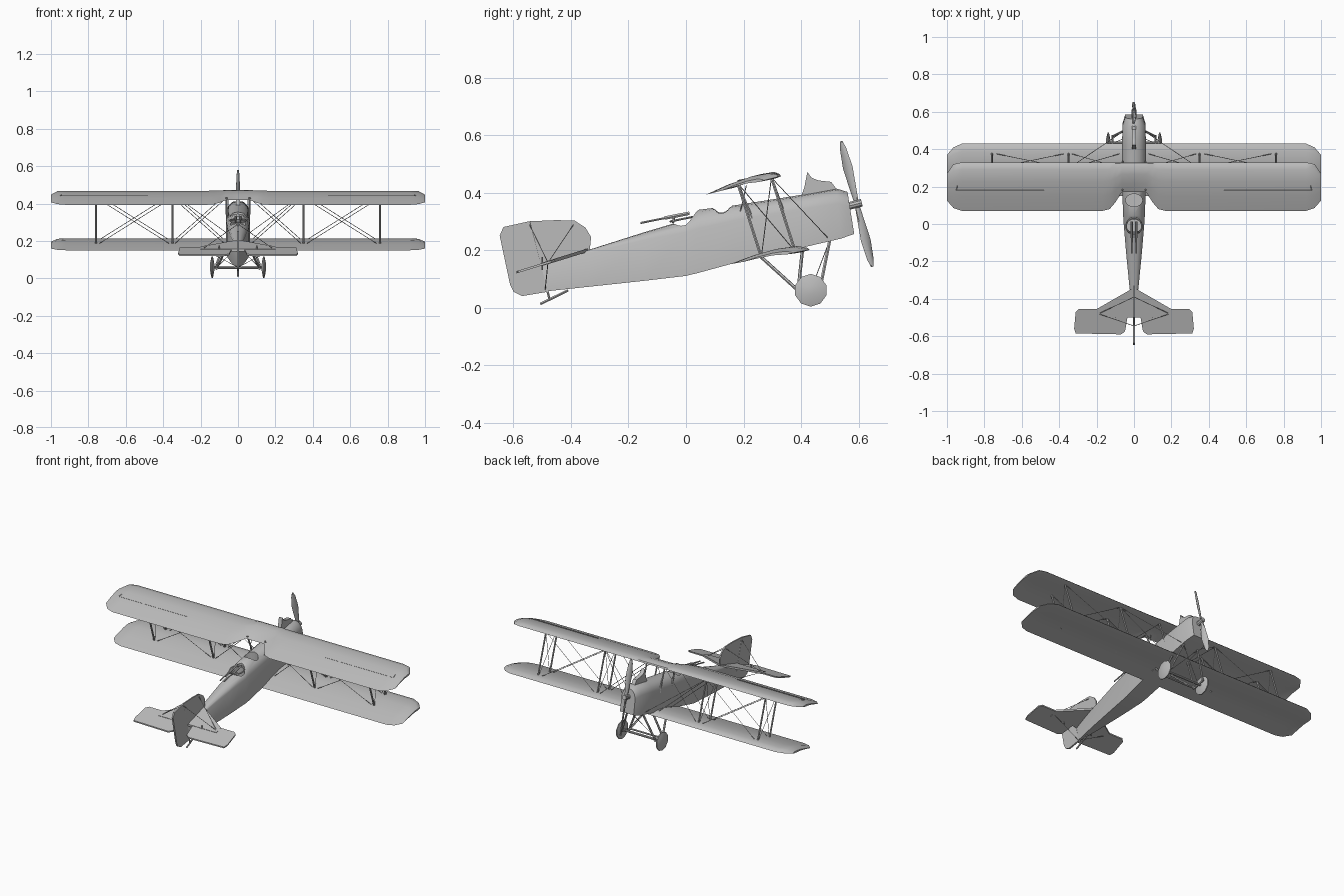
import bpy, math
from mathutils import Vector

cube = bpy.data.objects.get("Cube")
if cube:
    bpy.data.objects.remove(cube, do_unlink=True)

grey = bpy.data.materials.new("plain grey")
grey.use_nodes = True
grey.diffuse_color = (0.5, 0.5, 0.5, 1)
grey.node_tree.nodes["Principled BSDF"].inputs["Base Color"].default_value = (0.5, 0.5, 0.5, 1)
parts = []


def make(name, verts, faces):
    me = bpy.data.meshes.new(name)
    me.from_pydata([tuple(v) for v in verts], [], faces)
    me.materials.append(grey)
    ob = bpy.data.objects.new(name, me)
    bpy.context.collection.objects.link(ob)
    bpy.context.view_layer.objects.active = ob
    ob.select_set(True)
    bpy.ops.object.mode_set(mode='EDIT')
    bpy.ops.mesh.select_all(action='SELECT')
    bpy.ops.mesh.normals_make_consistent(inside=False)
    bpy.ops.object.mode_set(mode='OBJECT')
    ob.select_set(False)
    parts.append(ob)
    return ob


def loft(name, rings):
    """Skin a row of equal closed rings and cap both ends."""
    n = len(rings[0])
    verts = [v for r in rings for v in r]
    faces = [(k * n + i, k * n + (i + 1) % n, (k + 1) * n + (i + 1) % n, (k + 1) * n + i)
             for k in range(len(rings) - 1) for i in range(n)]
    faces += [tuple(range(n)), tuple(range(len(verts) - n, len(verts)))]
    return make(name, verts, faces)


def plate(name, outline, offset):
    """Thicken a flat outline of 3D points by an offset vector each way."""
    o = Vector(offset)
    return loft(name, [[Vector(p) - o for p in outline], [Vector(p) + o for p in outline]])


def rod(name, a, b, r, sides=6):
    a, b = Vector(a), Vector(b)
    q = (b - a).to_track_quat('Z', 'Y')
    ring = [q @ Vector((r * math.cos(t), r * math.sin(t), 0))
            for t in (2 * math.pi * i / sides for i in range(sides))]
    return loft(name, [[a + v for v in ring], [b + v for v in ring]])


def wire(a, b):
    rod("bracing_wire", a, b, 0.0016, 4)


def side(s, p):
    return (s * p[0], p[1], p[2])


# Fuselage: y, half width, bottom, side top, ridge, forward lean
SECTIONS = [(-.50, .004, .055, .15, .155, 0), (-.34, .024, .072, .19, .2, 0),
            (-.145, .043, .093, .235, .262, 0), (0, .055, .11, .262, .305, 0),
            (.045, .058, .121, .275, .34, 0), (.18, .063, .158, .305, .357, 0),
            (.42, .064, .212, .345, .395, 0), (.54, .061, .24, .362, .414, .1),
            (.585, .047, .256, .35, .402, .16)]
rings = []
for y, w, b, s, t, lean in SECTIONS:
    half = [(w, b), (w, s), (w * .85, s + (t - s) * .5), (w * .48, s + (t - s) * .9)]
    pts = half + [(0, t)] + [(-x, z) for x, z in reversed(half)]
    rings.append([(x, y - lean * (z - b), z) for x, z in pts])
fuselage = loft("fuselage", rings)

# Cockpit openings
for name, y, ry, rx, low in (("pilot", .127, .034, .045, .27), ("gunner", -.005, .04, .042, .25)):
    def oval(z):
        return [(rx * math.cos(a), y + ry * math.sin(a), z)
                for a in (math.pi * i / 10 for i in range(20))]
    cutter = loft(name + "_cutter", [oval(low), oval(.5)])
    cutter.hide_render = True
    cutter.hide_set(True)
    parts.remove(cutter)
    cut = fuselage.modifiers.new(name, 'BOOLEAN')
    cut.object = cutter
    cut.solver = 'EXACT'

# Gunner's ring with a pair of guns
bpy.ops.mesh.primitive_torus_add(location=(0, -.012, .308), rotation=(.2, 0, 0), major_radius=.042,
                                 minor_radius=.004, major_segments=20, minor_segments=6)
ring = bpy.context.object
ring.name = "gun_ring"
ring.data.materials.append(grey)
parts.append(ring)
for s in (-1, 1):
    rod("gun_barrel", (s * .013, -.158, .294), (s * .013, -.05, .316), .004)
    rod("gun_body", (s * .013, -.075, .311), (s * .013, .012, .328), .007)
    rod("gun_mount", (s * .013, -.04, .32), (s * .03, -.045, .295), .004)
rod("gun_crossbar", (-.03, -.045, .297), (.03, -.045, .297), .004)

# Exhaust stack on the nose
plate("exhaust_stack", [(0, y, z) for y, z in
      ((.4, .385), (.412, .42), (.422, .472), (.436, .452), (.46, .442), (.505, .437),
       (.525, .41), (.52, .39))], (.012, 0, 0))

# Wings: cambered section lofted along the span
AIRFOIL = [(0, 0), (.3, .016), (.6, .024), (.85, .021), (.97, .009), (1, 0),
           (.9, -.003), (.6, .008), (.3, .006)]


def wing(name, stations, z0, slope, y0):
    def section(x, lead, trail):
        thin = 1 if abs(x) < .97 else .5
        return [(x, trail + c * (lead - trail),
                 z0 + slope * (trail + c * (lead - trail) - y0) + h * thin) for c, h in AIRFOIL]
    full = [(-x, a, b) for x, a, b in reversed(stations)] + [s for s in stations if s[0] > 0]
    return loft(name, [section(*s) for s in full])


wing("upper_wing", [(0, .33, .17), (.065, .33, .17), (.1, .33, .115), (.13, .33, .08),
                    (.17, .33, .07), (.92, .33, .07), (.965, .32, .085), (1, .27, .125)],
     .393, .245, .07)
wing("lower_wing", [(0, .43, .15), (.92, .43, .15), (.965, .41, .163), (1, .37, .2)],
     .15, .18, .15)

# Interplane struts, cabane struts, wires and landing gear, mirrored
UP = ((.18, .432), (.297, .452))
LOW = ((.262, .175), (.38, .195))
for s in (-1, 1):
    for x in (.35, .76):
        for (yu, zu), (yl, zl) in zip(UP, LOW):
            rod("wing_strut", (s * x, yu, zu), (s * x, yl, zl), .0055)
        wire((s * x, *UP[0]), (s * x, *LOW[1]))
        wire((s * x, *UP[1]), (s * x, *LOW[0]))
    for u, l in zip(UP, LOW):
        for a, b in ((.35, .76), (.06, .35)):
            wire((s * a, *u), (s * b, *l))
            wire((s * b, *u), (s * a, *l))
        rod("cabane_strut", (s * .062, *u), (s * .06, u[0] + .05, .31), .005)
    wire((s * .05, .5, .235), (s * .35, *UP[1]))
    wire((s * .05, .147, .153), (s * .05, .21, .425))
    # Aileron seam
    rod("aileron_seam", (s * .48, .18, .4415), (s * .95, .18, .4415), .002, 4)
    rod("aileron_seam", (s * .95, .18, .4415), (s * .925, .29, .464), .002, 4)

    # Wheel with shallow domed faces
    def disc(x, r):
        return [(s * x, .434 + r * math.cos(a), .06 + r * math.sin(a))
                for a in (math.pi * (i + .5) / 5 for i in range(10))]
    loft("wheel", [disc(.126, .015), disc(.132, .048), disc(.135, .057), disc(.141, .057),
                   disc(.144, .048), disc(.15, .015)])
    hub = (s * .118, .434, .06)
    rod("gear_front_strut", (s * .05, .5, .235), (s * .115, .468, .075), .006)
    rod("gear_middle_strut", (s * .055, .405, .2), (s * .115, .39, .06), .006)
    rod("gear_rear_strut", (s * .055, .262, .175), (s * .115, .4, .05), .006)
    rod("gear_foot", (s * .115, .385, .05), (s * .115, .475, .072), .006)
    wire((s * .055, .5, .235), (-s * .11, .434, .06))
rod("axle", (-.14, .434, .06), (.14, .434, .06), .007, 8)
rod("spreader_bar", (-.115, .39, .055), (.115, .39, .055), .005)


# Tail surfaces
def tail_z(y):
    return .2 + (y + .34) * .31


def tail_plate(name, outline, thick):
    plate(name, [(x, y, tail_z(y)) for x, y in outline], (0, 0, thick))


half = [(.2, -.455), (.2, -.5)]
tail_plate("tailplane", [(0, -.34)] + half + [(-x, y) for x, y in reversed(half)], .006)
for s in (-1, 1):
    tail_plate("elevator", [(s * x, y) for x, y in
               ((.2, -.455), (.295, -.455), (.312, -.47), (.32, -.56), (.312, -.585),
                (.07, -.59), (.048, -.575), (.035, -.5), (.2, -.5))], .004)
    wire((0, -.545, .29), (s * .19, -.48, tail_z(-.48)))
    wire((0, -.39, .29), (s * .19, -.48, tail_z(-.48)))
    wire((0, -.49, .06), (s * .19, -.48, tail_z(-.48)))
    rod("elevator_horn", (s * .1, -.5, tail_z(-.5) - .02), (s * .1, -.5, tail_z(-.5) + .025), .003)
plate("fin", [(0, y, z) for y, z in
      ((-.541, .3), (-.45, .304), (-.387, .302), (-.35, .278), (-.33, .245), (-.335, .195),
       (-.36, .17), (-.505, .14))], (.004, 0, 0))
plate("rudder", [(0, y, z) for y, z in
      ((-.545, .3), (-.635, .28), (-.648, .25), (-.612, .08), (-.6, .055), (-.57, .04),
       (-.48, .055))], (.005, 0, 0))
rod("rudder_post", (0, -.543, .3), (0, -.475, .03), .0045)
rod("tail_skid", (0, -.507, .012), (0, -.41, .06), .005)

# Propeller: twisted tapered blade along a tilted line
hub = Vector((0, .594, .36))
along = Vector((0, -.24, .97)).normalized()
axis = Vector((0, .97, .24))
rings = []
for t, w in ((-.225, .004), (-.2, .013), (-.13, .02), (-.06, .014), (0, .009),
             (.06, .014), (.13, .02), (.2, .013), (.225, .004)):
    turn = math.copysign(.55, t)
    chord = axis * math.cos(turn) + Vector((1, 0, 0)) * math.sin(turn)
    flat = chord.cross(along)
    rings.append([hub + along * t + chord * w * math.cos(a) + flat * .005 * math.sin(a)
                  for a in (math.pi * i / 4 for i in range(8))])
loft("propeller", rings)
rod("propeller_hub", hub - axis * .05, hub + axis * .018, .014, 10)

# Smooth shading with crisp edges
bpy.ops.object.select_all(action='DESELECT')
for ob in parts:
    ob.select_set(True)
bpy.context.view_layer.objects.active = fuselage
bpy.ops.object.shade_smooth_by_angle(angle=math.radians(35))
